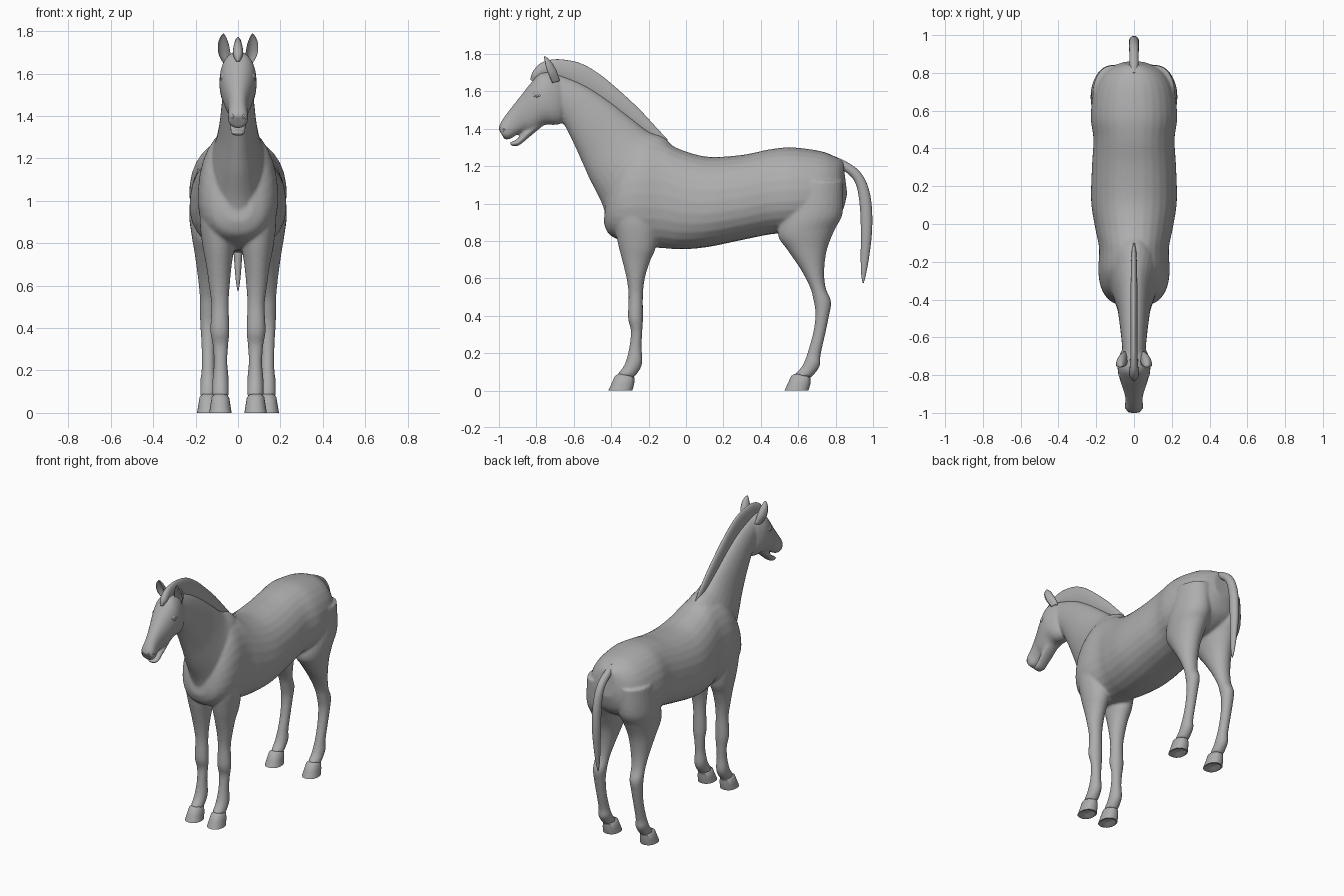
import bpy, bmesh, math
from mathutils import Vector

coat = bpy.data.materials.new("grey coat")
coat.diffuse_color = (0.42, 0.42, 0.42, 1)


def add_object(name, bm):
    bmesh.ops.recalc_face_normals(bm, faces=bm.faces)
    me = bpy.data.meshes.new(name)
    bm.to_mesh(me)
    bm.free()
    me.materials.append(coat)
    me.polygons.foreach_set("use_smooth", [True] * len(me.polygons))
    ob = bpy.data.objects.new(name, me)
    bpy.context.collection.objects.link(ob)
    return ob


def spline(rings, sub):
    """Catmull-Rom interpolation through the rings."""
    r = [rings[0]] + list(rings) + [rings[-1]]
    out = []
    for i in range(1, len(r) - 2):
        for k in range(sub):
            t = k / sub
            out.append([0.5 * (2 * b + (c - a) * t + (2 * a - 5 * b + 4 * c - d) * t * t
                               + (3 * b - a - 3 * c + d) * t ** 3)
                        for a, b, c, d in zip(r[i - 1], r[i], r[i + 1], r[i + 2])])
    return out + [list(rings[-1])]


def loft(bm, rings, side=1, sub=5, seg=28, egg=0.0, power=1.0, cup=False):
    """Skin oval rings given as (y1, z1, y2, z2, half width, centre x)."""
    loops = []
    for y1, z1, y2, z2, hw, xc in spline([tuple(r) + (0,) * (6 - len(r)) for r in rings], sub):
        loop = []
        for k in range(seg):
            a = 2 * math.pi * k / seg
            c, s = math.cos(a), math.sin(a)
            c = math.copysign(abs(c) ** power, c)
            s = math.copysign(abs(s) ** power, s) * (1 - egg * c)
            if cup:
                c = 1 - 1.3 * c if c > 0 else 1 + 2 * c
            loop.append(bm.verts.new((side * xc + hw * s,
                                      (y1 + y2) / 2 + c * (y1 - y2) / 2,
                                      (z1 + z2) / 2 + c * (z1 - z2) / 2)))
        loops.append(loop)
    for A, B in zip(loops, loops[1:]):
        for k in range(seg):
            j = (k + 1) % seg
            bm.faces.new((A[k], A[j], B[j], B[k]))
    bm.faces.new(loops[0])
    bm.faces.new(loops[-1][::-1])


# Barrel, rump to chest: top point, bottom point, half width
barrel = [(.84, 1.225, .862, 1.05, .06), (.80, 1.25, .825, .94, .15), (.72, 1.28, .72, .87, .208),
          (.57, 1.30, .57, .845, .228), (.45, 1.29, .45, .835, .214), (.30, 1.26, .30, .805, .222),
          (.12, 1.25, .12, .768, .226), (-.02, 1.285, -.02, .755, .205), (-.13, 1.335, -.13, .762, .184),
          (-.24, 1.34, -.26, .77, .188), (-.33, 1.27, -.35, .80, .172), (-.385, 1.18, -.415, .84, .13),
          (-.42, 1.08, -.44, .90, .07)]
# Neck: throat point, crest point, half width
neck = [(-.42, .90, .0, 1.20, .14), (-.45, 1.0, -.10, 1.34, .135), (-.515, 1.13, -.20, 1.385, .108),
        (-.555, 1.22, -.29, 1.455, .09), (-.60, 1.32, -.42, 1.555, .078),
        (-.645, 1.41, -.55, 1.637, .068), (-.68, 1.47, -.68, 1.69, .06)]
# Head and upper muzzle: forehead point, jaw point, half width
head = [(-.65, 1.65, -.645, 1.50, .045), (-.70, 1.695, -.66, 1.435, .07), (-.775, 1.70, -.70, 1.42, .087),
        (-.825, 1.65, -.755, 1.42, .083), (-.89, 1.568, -.82, 1.385, .063), (-.93, 1.518, -.86, 1.385, .05),
        (-.965, 1.472, -.90, 1.37, .045), (-.992, 1.43, -.94, 1.345, .048), (-1.003, 1.40, -.97, 1.343, .036)]
jaw = [(-.79, 1.46, -.76, 1.42, .045), (-.86, 1.39, -.832, 1.36, .042), (-.89, 1.358, -.865, 1.332, .038),
       (-.92, 1.334, -.897, 1.309, .036), (-.948, 1.328, -.93, 1.306, .024)]
# Legs: front point, back point, half width, centre x
fore_leg = [(-.38, 1.05, -.16, 1.05, .075, .09), (-.385, .92, -.15, .90, .085, .095),
            (-.367, .80, -.16, .77, .075, .092), (-.342, .70, -.193, .69, .06, .09),
            (-.318, .60, -.22, .60, .049, .088), (-.307, .51, -.23, .51, .041, .085),
            (-.31, .39, -.23, .38, .045, .085), (-.295, .32, -.234, .31, .036, .083),
            (-.302, .24, -.237, .23, .032, .082), (-.317, .17, -.233, .155, .038, .082),
            (-.337, .125, -.248, .11, .039, .082), (-.37, .085, -.278, .07, .038, .082)]
hind_leg = [(.56, 1.12, .84, 1.12, .10, .115), (.51, .94, .838, .95, .112, .118),
            (.492, .83, .795, .86, .10, .12), (.54, .755, .754, .755, .08, .125),
            (.612, .65, .739, .64, .06, .13), (.662, .555, .747, .55, .046, .135),
            (.68, .49, .776, .475, .043, .138), (.692, .41, .765, .40, .037, .14),
            (.68, .31, .742, .29, .032, .14), (.652, .21, .72, .19, .032, .14),
            (.637, .165, .718, .14, .038, .14), (.617, .125, .70, .105, .038, .14),
            (.58, .085, .67, .07, .038, .14)]

# Body: barrel, neck, head and legs fused into one skin
bm = bmesh.new()
loft(bm, barrel, egg=.1, power=.9)
loft(bm, neck)
loft(bm, head, power=.9)
loft(bm, jaw)
for side in (-1, 1):
    loft(bm, fore_leg, side)
    loft(bm, hind_leg, side)
body = add_object("body", bm)
remesh = body.modifiers.new("fuse", 'REMESH')
remesh.mode = 'VOXEL'
remesh.voxel_size = .008
remesh.use_smooth_shade = True
smooth = body.modifiers.new("soften", 'SMOOTH')
smooth.factor = .5
smooth.iterations = 6

# Mane with forelock: outer edge, root, half width
bm = bmesh.new()
loft(bm, [(-.832, 1.66, -.80, 1.65, .008), (-.822, 1.70, -.785, 1.67, .022), (-.785, 1.745, -.75, 1.68, .023),
          (-.73, 1.767, -.71, 1.67, .02), (-.66, 1.77, -.64, 1.65, .019), (-.56, 1.748, -.52, 1.59, .018),
          (-.46, 1.69, -.42, 1.52, .018), (-.36, 1.607, -.32, 1.44, .018), (-.25, 1.505, -.22, 1.37, .016),
          (-.15, 1.397, -.14, 1.32, .012), (-.10, 1.345, -.10, 1.32, .004)])
add_object("mane", bm)

# Tail: outer edge, inner edge, half width
bm = bmesh.new()
loft(bm, [(.80, 1.25, .81, 1.19, .02), (.86, 1.222, .845, 1.175, .024), (.925, 1.175, .89, 1.135, .025),
          (.968, 1.105, .915, 1.08, .026), (.992, 1.0, .93, .98, .027), (.995, .86, .935, .85, .026),
          (.98, .72, .934, .71, .018), (.962, .62, .937, .62, .01), (.95, .575, .945, .575, .002)])
add_object("tail", bm)


def hoof(name, side, xc, y):
    """Flared hoof with hollow sole; y is the toe position at the ground."""
    bm = bmesh.new()
    loft(bm, [(y + .055, .09, y + .125, .08, .03, xc), (y + .035, .078, y + .14, .07, .041, xc),
              (y + .018, .04, y + .138, .035, .047, xc), (y, 0, y + .128, 0, .053, xc),
              (y + .012, 0, y + .118, 0, .043, xc), (y + .03, .015, y + .11, .018, .028, xc)],
         side, sub=1, power=.9)
    ob = add_object(name, bm)
    bpy.context.view_layer.objects.active = ob
    bpy.ops.object.select_all(action='DESELECT')
    ob.select_set(True)
    bpy.ops.object.shade_smooth_by_angle(angle=math.radians(50))


def ring(name, loc, normal, major, minor, squash):
    bpy.ops.mesh.primitive_torus_add(location=loc, major_radius=major, minor_radius=minor,
                                     major_segments=24, minor_segments=8)
    ob = bpy.context.object
    ob.name = name
    ob.rotation_euler = Vector(normal).to_track_quat('Z', 'Y').to_euler()
    ob.scale.y = squash
    ob.data.materials.append(coat)
    bpy.ops.object.shade_smooth()


for side, label in ((-1, "left"), (1, "right")):
    hoof("front_hoof_" + label, side, .083, -.415)
    hoof("hind_hoof_" + label, side, .14, .527)

    # Cupped ears
    bm = bmesh.new()
    loft(bm, [(-.715, 1.645, -.675, 1.655, .018, .05), (-.735, 1.69, -.69, 1.705, .028, .063),
              (-.75, 1.735, -.715, 1.75, .026, .069), (-.757, 1.77, -.738, 1.776, .014, .07),
              (-.76, 1.787, -.754, 1.788, .002, .068)], side, cup=True)
    add_object("ear_" + label, bm)

    # Eyes with lids
    bpy.ops.mesh.primitive_uv_sphere_add(radius=.02, segments=20, ring_count=12,
                                         location=(side * .062, -.797, 1.585))
    eye = bpy.context.object
    eye.name = "eye_" + label
    eye.data.materials.append(coat)
    bpy.ops.object.shade_smooth()
    ring("eyelid_" + label, (side * .073, -.797, 1.585), (side, -.35, .25), .02, .006, .75)

    # Nostril rims
    ring("nostril_" + label, (side * .033, -.983, 1.397), (side * .8, -.7, .1), .015, .005, .75)
